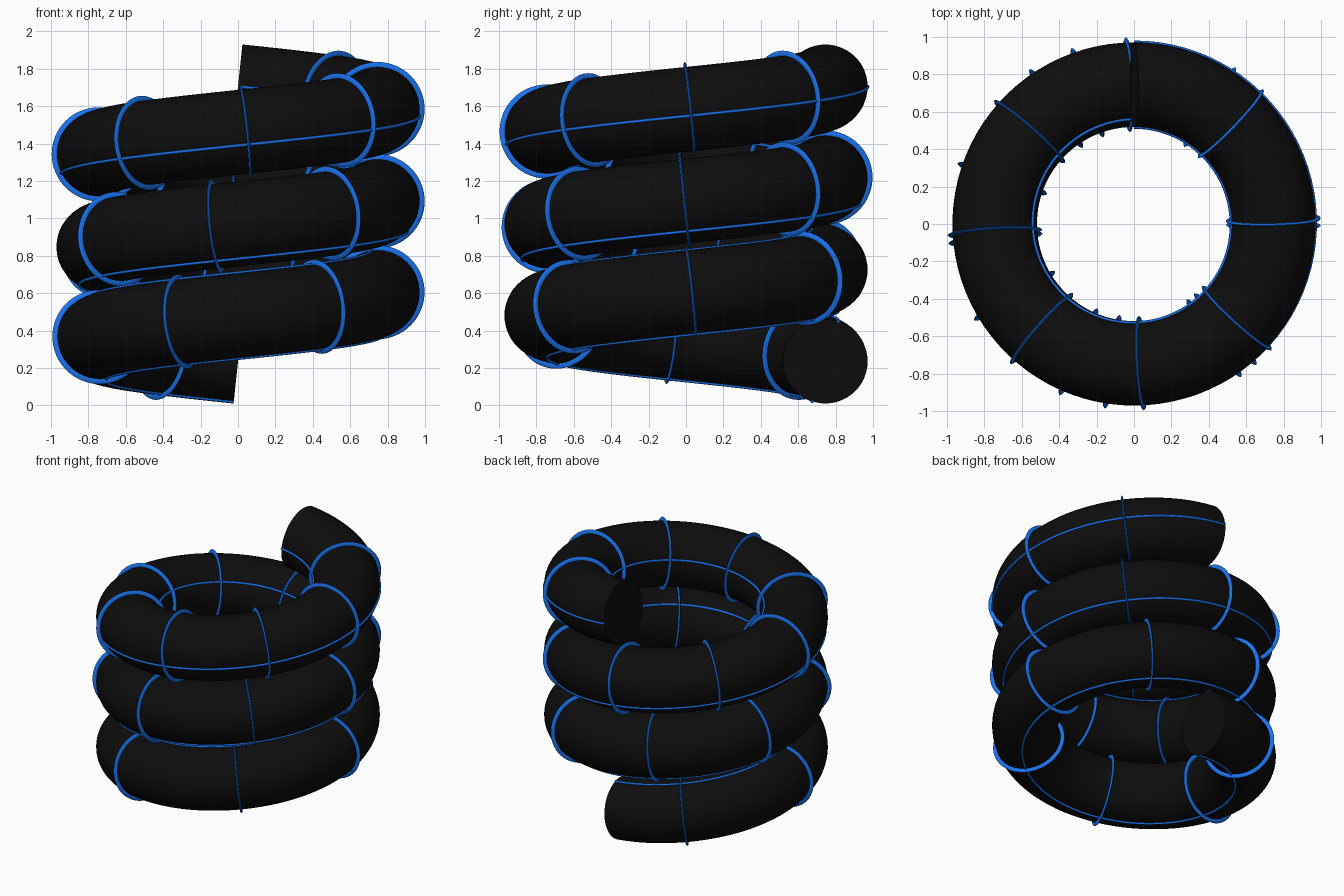
import bpy, bmesh
from math import sin, cos, pi, radians
from mathutils import Vector

if "Cube" in bpy.data.objects:
    bpy.data.objects.remove(bpy.data.objects["Cube"])

COIL_R, TUBE_R, PITCH, Z0 = 0.745, 0.226, 0.49, 0.235
START, END = 90, 1170          # three turns, in degrees


def material(name, color):
    m = bpy.data.materials.new(name)
    m.diffuse_color = color
    m.use_nodes = True
    m.node_tree.nodes["Principled BSDF"].inputs["Base Color"].default_value = m.diffuse_color
    return m


black = material("black_rubber", (0.004, 0.004, 0.004, 1))
blue = material("blue_trim", (0.01, 0.17, 0.85, 1))


def frame(deg):
    """Centre, outward, upward and tangent directions on the helix."""
    a = radians(deg)
    c = Vector((COIL_R * cos(a), COIL_R * sin(a), Z0 + PITCH * (deg - START) / 360))
    t = Vector((-sin(a), cos(a), PITCH / (2 * pi * COIL_R))).normalized()
    e = Vector((cos(a), sin(a), 0))
    return c, e, e.cross(t), t


def loft(bm, loops, cap=False, closed=False):
    rows = [[bm.verts.new(p) for p in lp] for lp in loops]
    n = len(rows[0])
    pairs = list(zip(rows, rows[1:])) + ([(rows[-1], rows[0])] if closed else [])
    for r0, r1 in pairs:
        for j in range(n):
            k = (j + 1) % n
            bm.faces.new((r0[j], r0[k], r1[k], r1[j]))
    if cap:
        bm.faces.new(rows[0])
        bm.faces.new(rows[-1])


def finish(bm, name, mat):
    bmesh.ops.recalc_face_normals(bm, faces=bm.faces[:])
    me = bpy.data.meshes.new(name)
    bm.to_mesh(me)
    bm.free()
    ob = bpy.data.objects.new(name, me)
    bpy.context.collection.objects.link(ob)
    me.materials.append(mat)
    bpy.ops.object.select_all(action='DESELECT')
    ob.select_set(True)
    bpy.context.view_layer.objects.active = ob
    bpy.ops.object.shade_smooth_by_angle(angle=radians(50))


def sweep(bm, offset, radius, sides):
    """Round tube along the coil; offset(deg) gives (distance, roll angle)."""
    loops = []
    for deg in range(START, END + 1, 4):
        c, e, n, t = frame(deg)
        d, roll = offset(deg)
        p = c + d * (cos(roll) * e + sin(roll) * n)
        loops.append([p + radius * (cos(2 * pi * j / sides) * e + sin(2 * pi * j / sides) * n)
                      for j in range(sides)])
    loft(bm, loops, cap=True)


# main coiled tube
bm = bmesh.new()
sweep(bm, lambda deg: (0, 0), TUBE_R, 48)
finish(bm, "coil_tube", black)

# two opposite stripes that slowly twist around the tube
for name, side in (("outer_stripe", 0), ("inner_stripe", pi)):
    bm = bmesh.new()
    sweep(bm, lambda deg: (TUBE_R + 0.002, side - radians(0.1 * (END - deg))), 0.008, 8)
    finish(bm, name, blue)

# thin raised bands around the tube, closer together towards the top
BANDS = (124, 186, 246.5, 305, 362, 417, 469.5, 521, 571, 621, 671, 719.5, 766,
         812.5, 858.5, 903.5, 948.5, 993, 1037.5, 1081.5, 1126)
for i, deg in enumerate(BANDS):
    c, e, n, t = frame(deg)
    loops = []
    for s in range(64):
        w = 2 * pi * s / 64
        d = cos(w) * e + sin(w) * n
        loops.append([c + d * (TUBE_R + 0.004 + 0.023 * cos(2 * pi * j / 8))
                      + t * 0.008 * sin(2 * pi * j / 8) for j in range(8)])
    bm = bmesh.new()
    loft(bm, loops, closed=True)
    finish(bm, f"band_{i + 1}", blue)
